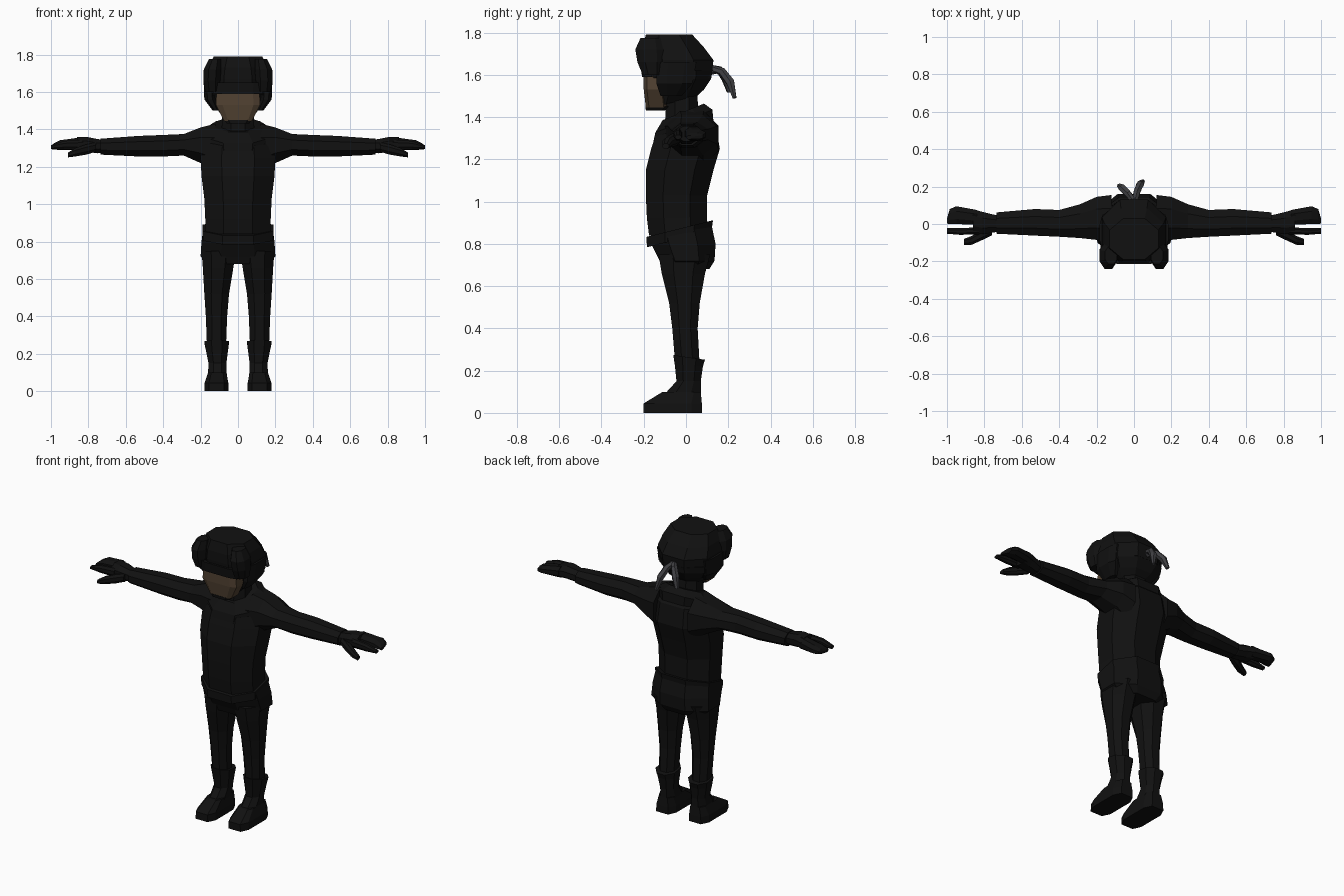
import bpy, bmesh
from mathutils import Vector


def material(name, rgb):
    m = bpy.data.materials.new(name)
    m.diffuse_color = (*rgb, 1)
    return m


BLACK = material("black cloth", (0.0055, 0.0055, 0.0055))
BROWN = material("brown skin", (0.085, 0.055, 0.032))
GREY = material("grey ribbon", (0.05, 0.05, 0.055))


def loft(name, rings, mat=BLACK, axis="z", chamfer=0.28, mirror=False):
    """Rings: (position, a0, a1, b0, b1, slope along b) as chamfered rectangles."""
    bm = bmesh.new()
    loops = []
    for pos, a0, a1, b0, b1, *slope in rings:
        s = slope[0] if slope else 0
        ca, cb = (a1 - a0) * chamfer, (b1 - b0) * chamfer
        section = [(a0 + ca, b0), (a1 - ca, b0), (a1, b0 + cb), (a1, b1 - cb),
                   (a1 - ca, b1), (a0 + ca, b1), (a0, b1 - cb), (a0, b0 + cb)]
        loop = []
        for a, b in section:
            p = pos + s * b
            loop.append(bm.verts.new((a, b, p) if axis == "z" else (p, a, b)))
        loops.append(loop)
    for lo, hi in zip(loops, loops[1:]):
        for i in range(8):
            j = (i + 1) % 8
            bm.faces.new((lo[i], lo[j], hi[j], hi[i]))
    bm.faces.new(loops[0][::-1])
    bm.faces.new(loops[-1])
    bmesh.ops.recalc_face_normals(bm, faces=bm.faces)
    return finish(name, bm, mat, mirror)


def finish(name, bm, mat, mirror=False):
    me = bpy.data.meshes.new(name)
    bm.to_mesh(me)
    bm.free()
    me.materials.append(mat)
    ob = bpy.data.objects.new(name, me)
    bpy.context.collection.objects.link(ob)
    if mirror:
        ob.modifiers.new("mirror", "MIRROR").use_mirror_merge = False
    return ob


def tube(name, path, mat, sides=6):
    """Tapered tube through (x, y, z, radius) points."""
    bm = bmesh.new()
    pts = [Vector(p[:3]) for p in path]
    loops = []
    for i, p in enumerate(pts):
        d = pts[min(i + 1, len(pts) - 1)] - pts[max(i - 1, 0)]
        turn = d.to_track_quat("Z", "Y")
        made = bmesh.ops.create_circle(bm, segments=sides, radius=path[i][3])["verts"]
        for v in made:
            v.co = p + turn @ v.co
        loops.append(made)
    for lo, hi in zip(loops, loops[1:]):
        for i in range(sides):
            j = (i + 1) % sides
            bm.faces.new((lo[i], lo[j], hi[j], hi[i]))
    bm.faces.new(loops[0][::-1])
    bm.faces.new(loops[-1])
    bmesh.ops.recalc_face_normals(bm, faces=bm.faces)
    return finish(name, bm, mat)


# Body and clothing
loft("torso", [
    (0.84, -0.175, 0.175, -0.175, 0.10),
    (0.92, -0.175, 0.175, -0.185, 0.10),
    (1.03, -0.18, 0.18, -0.19, 0.10),
    (1.15, -0.195, 0.195, -0.19, 0.13),
    (1.25, -0.20, 0.20, -0.165, 0.16),
    (1.34, -0.19, 0.19, -0.145, 0.14, 0.2),
    (1.415, -0.11, 0.11, -0.10, 0.07, 0.4)])
loft("belt", [
    (0.83, -0.187, 0.187, -0.185, 0.12, 0.25),
    (0.88, -0.190, 0.190, -0.187, 0.128, 0.25)])
loft("hips", [
    (0.68, -0.15, 0.15, -0.11, 0.11),
    (0.72, -0.20, 0.20, -0.125, 0.135),
    (0.80, -0.195, 0.195, -0.165, 0.14),
    (0.87, -0.185, 0.185, -0.175, 0.12, 0.2)])
loft("cowl", [
    (1.335, -0.17, 0.17, -0.155, 0.13, 0.35),
    (1.385, -0.18, 0.18, -0.145, 0.125, 0.4),
    (1.43, -0.12, 0.12, -0.11, 0.085, 0.4)])
loft("neck", [
    (1.36, -0.09, 0.09, -0.10, 0.065),
    (1.54, -0.08, 0.08, -0.09, 0.05)])

# Legs and boots
loft("leg", [
    (0.22, 0.065, 0.165, -0.05, 0.065),
    (0.40, 0.058, 0.172, -0.065, 0.055),
    (0.52, 0.048, 0.180, -0.08, 0.065),
    (0.66, 0.025, 0.188, -0.115, 0.09),
    (0.75, 0.01, 0.195, -0.13, 0.115)], mirror=True)
loft("boot", [
    (0.03, 0.055, 0.172, -0.13, 0.072),
    (0.09, 0.06, 0.160, -0.10, 0.070),
    (0.15, 0.062, 0.158, -0.045, 0.070),
    (0.22, 0.053, 0.172, -0.052, 0.080),
    (0.265, 0.048, 0.180, -0.06, 0.09, -0.15)], mirror=True)
loft("foot", [
    (0.0, 0.05, 0.18, -0.20, 0.075),
    (0.045, 0.052, 0.178, -0.20, 0.075),
    (0.10, 0.062, 0.160, -0.11, 0.07)], chamfer=0.18, mirror=True)

# Arms and hands
loft("arm", [
    (0.12, -0.10, 0.155, 1.17, 1.43),
    (0.20, -0.085, 0.145, 1.22, 1.41),
    (0.29, -0.075, 0.105, 1.26, 1.375),
    (0.40, -0.068, 0.075, 1.255, 1.37),
    (0.53, -0.062, 0.08, 1.255, 1.365),
    (0.735, -0.052, 0.062, 1.265, 1.35)], axis="x", mirror=True)
loft("hand", [
    (0.70, -0.038, 0.042, 1.28, 1.34),
    (0.75, -0.045, 0.05, 1.272, 1.348),
    (0.81, -0.055, 0.065, 1.28, 1.36),
    (0.86, -0.045, 0.078, 1.285, 1.358)], axis="x", mirror=True)
loft("grouped_fingers", [
    (0.84, -0.005, 0.075, 1.287, 1.357),
    (0.95, 0.0, 0.095, 1.29, 1.342),
    (0.985, 0.0, 0.08, 1.292, 1.325),
    (1.0, 0.002, 0.03, 1.295, 1.312)], axis="x", mirror=True)
loft("index_finger", [
    (0.83, -0.055, -0.018, 1.29, 1.345),
    (0.93, -0.058, -0.022, 1.292, 1.338),
    (1.0, -0.052, -0.022, 1.295, 1.315)], axis="x", mirror=True)
loft("thumb", [
    (0.76, -0.06, -0.015, 1.28, 1.33),
    (0.81, -0.085, -0.03, 1.265, 1.32),
    (0.87, -0.112, -0.065, 1.255, 1.30),
    (0.91, -0.112, -0.08, 1.25, 1.275)], axis="x", mirror=True)

# Head, face and cap
loft("head", [
    (1.485, -0.08, 0.08, -0.15, 0.05, 0.25),
    (1.53, -0.125, 0.125, -0.14, 0.085),
    (1.58, -0.16, 0.16, -0.14, 0.118),
    (1.62, -0.165, 0.165, -0.15, 0.125)])
loft("face", [
    (1.445, -0.075, 0.075, -0.19, -0.09),
    (1.53, -0.118, 0.118, -0.20, -0.10),
    (1.60, -0.115, 0.115, -0.20, -0.10)], BROWN, chamfer=0.15)
loft("chin_strap", [
    (1.432, -0.06, 0.06, -0.19, -0.10),
    (1.450, -0.073, 0.073, -0.192, -0.08)], chamfer=0.15)
loft("cap", [
    (1.585, -0.165, 0.165, -0.195, 0.12),
    (1.67, -0.172, 0.172, -0.205, 0.13),
    (1.73, -0.158, 0.158, -0.205, 0.085),
    (1.79, -0.13, 0.13, -0.19, 0.03)])
loft("brow_band", [
    (1.59, -0.13, 0.13, -0.208, -0.15),
    (1.65, -0.14, 0.14, -0.215, -0.15)], chamfer=0.2)
loft("cap_side_lump", [
    (1.60, 0.10, 0.175, -0.205, -0.11),
    (1.66, 0.095, 0.185, -0.23, -0.10),
    (1.72, 0.09, 0.183, -0.24, -0.10),
    (1.775, 0.09, 0.155, -0.215, -0.12)], mirror=True)
loft("ear_flap", [
    (1.50, 0.10, 0.135, -0.12, -0.02),
    (1.56, 0.12, 0.18, -0.14, 0.03),
    (1.66, 0.13, 0.184, -0.14, 0.05)], mirror=True)

# Ribbons tied behind the head
tube("ribbon_knot", [(0, 0.11, 1.62, 0.022), (0, 0.14, 1.625, 0.02)], GREY)
tube("left_ribbon", [(-0.005, 0.125, 1.63, 0.016), (-0.03, 0.16, 1.622, 0.02),
                     (-0.06, 0.19, 1.58, 0.022), (-0.08, 0.205, 1.52, 0.012)], GREY)
tube("right_ribbon", [(0.005, 0.125, 1.63, 0.016), (0.015, 0.17, 1.615, 0.02),
                      (0.032, 0.21, 1.565, 0.022), (0.048, 0.23, 1.49, 0.01)], GREY)
